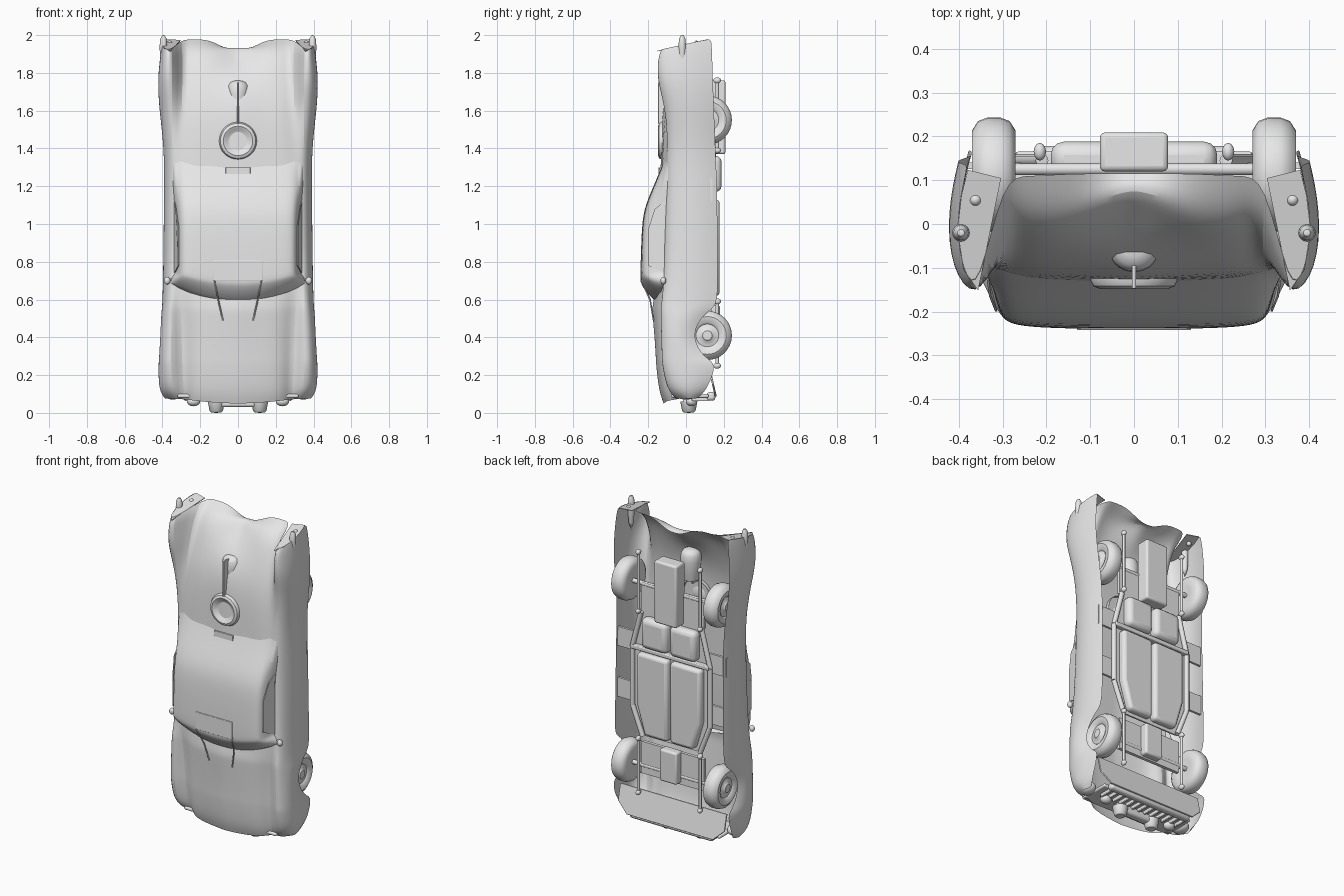
import bpy, bmesh, math
from mathutils import Vector, Matrix

if "Cube" in bpy.data.objects:
    bpy.data.objects.remove(bpy.data.objects["Cube"])

grey = bpy.data.materials.new("light_grey")
grey.diffuse_color = (0.8, 0.8, 0.8, 1)
grey.use_nodes = True
grey.node_tree.nodes["Principled BSDF"].inputs["Base Color"].default_value = grey.diffuse_color


def finish(name, bm, angle=40, bevel=0, subdiv=0):
    me = bpy.data.meshes.new(name)
    bm.to_mesh(me)
    bm.free()
    ob = bpy.data.objects.new(name, me)
    bpy.context.collection.objects.link(ob)
    me.materials.append(grey)
    if bevel:
        m = ob.modifiers.new("bevel", 'BEVEL')
        m.width, m.segments = bevel, 3
    if subdiv:
        m = ob.modifiers.new("smooth", 'SUBSURF')
        m.levels = m.render_levels = subdiv
    bpy.ops.object.select_all(action='DESELECT')
    ob.select_set(True)
    bpy.context.view_layer.objects.active = ob
    bpy.ops.object.shade_smooth_by_angle(angle=math.radians(angle))
    return ob


def loft(name, rows, subdiv=2):
    """Skin half profiles (centre outwards), mirrored in x."""
    bm = bmesh.new()
    rings = []
    for row in rows:
        full = [(-x, y, z) for x, y, z in row[:0:-1]] + row
        rings.append([bm.verts.new(p) for p in full])
    for a, b in zip(rings, rings[1:]):
        for j in range(len(a) - 1):
            bm.faces.new((a[j], a[j + 1], b[j + 1], b[j]))
    return finish(name, bm, 60, subdiv=subdiv)


def slab(name, pts, offset, bevel=0):
    """Extrude a polygon by an offset vector."""
    bm = bmesh.new()
    f = bm.faces.new([bm.verts.new(p) for p in pts])
    ext = bmesh.ops.extrude_face_region(bm, geom=[f])['geom']
    bmesh.ops.translate(bm, vec=offset, verts=[v for v in ext if isinstance(v, bmesh.types.BMVert)])
    bmesh.ops.recalc_face_normals(bm, faces=bm.faces)
    return finish(name, bm, bevel=bevel)


def box(name, x0, x1, y0, y1, z0, z1, bevel=0.0):
    return slab(name, [(x0, y0, z0), (x1, y0, z0), (x1, y0, z1), (x0, y0, z1)],
                (0, y1 - y0, 0), bevel)


def lathe(name, profile, centre, axis, steps=32):
    """Revolve (radius, along) points around an axis through centre."""
    bm = bmesh.new()
    rot = Vector((0, 0, 1)).rotation_difference(Vector(axis)).to_matrix().to_4x4()
    rings = []
    for r, h in profile:
        rings.append([bm.verts.new((r * math.cos(t), r * math.sin(t), h))
                      for t in (i * math.tau / steps for i in range(steps))])
    for a, b in zip(rings, rings[1:]):
        for i in range(steps):
            k = (i + 1) % steps
            bm.faces.new((a[i], a[k], b[k], b[i]))
    bmesh.ops.remove_doubles(bm, verts=bm.verts, dist=1e-5)
    bmesh.ops.recalc_face_normals(bm, faces=bm.faces)
    bm.transform(Matrix.Translation(centre) @ rot)
    return finish(name, bm)


def rod(name, p, q, r, steps=10):
    d = Vector(q) - Vector(p)
    return lathe(name, [(0, 0), (r, 0), (r, d.length), (0, d.length)], p, d.normalized(), steps)


def ball(name, c, size):
    bm = bmesh.new()
    bmesh.ops.create_uvsphere(bm, u_segments=20, v_segments=12, radius=1)
    bm.transform(Matrix.Translation(c) @ Matrix.Diagonal((*size, 1)))
    return finish(name, bm, 60)


# Body shell: z, centre y, mid y, valley x/y, crest x/y, outer x, sill y
stations = [
    (.075, -.12, -.11, .28, -.04, .335, -.06, .39, .06),
    (.12, -.145, -.135, .285, -.06, .345, -.12, .425, .11),
    (.265, -.16, -.15, .295, -.075, .355, -.147, .425, .168),
    (.285, -.16, -.15, .295, -.077, .355, -.147, .422, .10),
    (.41, -.168, -.157, .30, -.085, .355, -.15, .415, .02),
    (.535, -.18, -.165, .305, -.10, .355, -.15, .41, .10),
    (.56, -.18, -.165, .31, -.105, .355, -.15, .405, .168),
    (.72, -.15, -.14, .31, -.12, .355, -.115, .40, .168),
    (1.2, -.14, -.13, .31, -.11, .35, -.10, .395, .165),
    (1.4, -.13, -.125, .31, -.10, .35, -.10, .395, .155),
    (1.6, -.13, -.115, .30, -.08, .35, -.125, .42, .148),
    (1.75, -.085, -.07, .295, -.04, .345, -.175, .43, .142),
    (1.84, .04, -.025, .295, .01, .35, -.18, .418, .138),
    (1.895, .08, .025, .295, .06, .35, -.175, .41, .135),
    (1.92, .115, .115, .30, .11, .355, -.16, .405, .13)]
rows = []
for n, (z, yc, ym, xv, yv, xp, yp, xo, ys) in enumerate(stations):
    y4 = yp + .05
    pts = [(0, yc), (.05, yc * .7 + ym * .3), (.15, ym), (.24, ym * .7 + yv * .3 - .005),
           (xv, yv), (xp, yp), (xo - .015, y4), (xo, y4 + (ys - y4) * .4),
           (xo - .01, y4 + (ys - y4) * .75), (xo - .025, ys)]
    row = []
    for x, y in pts:
        tail = .22 * (y + .15) if z > 1.8 else 0                    # slanted tail edge
        notch = .06 if n == 14 and x < .06 else 0                   # centre notch
        nose = .025 * max(0, 1 - (x / .3) ** 2) if n == 0 else 0    # curved nose
        row.append((x, y, z + tail - notch - nose))
    rows.append(row)
loft("body_shell", rows)

# Closed ends of the rear wings
for s in (-1, 1):
    ring = [Vector((s * x, y, z - .006)) for x, y, z in rows[-1][4:]]
    mid = sum(ring, Vector()) / len(ring)
    slab("wing_end", [mid + (p - mid) * .95 for p in ring], (0, 0, .004))

# Cabin: z, roof y, half width; windscreen wraps around
rows = []
for z, yr, w in [(.58, -.14, .335), (.59, -.165, .335), (.635, -.21, .328), (.675, -.236, .312),
                 (.70, -.241, .308), (1.0, -.236, .308), (1.1, -.215, .31),
                 (1.2, -.172, .318), (1.3, -.13, .32), (1.4, -.095, .32)]:
    wrap = .09 * max(0, 1 - (z - .58) / .3)
    side = min(yr + .032, -.10)
    row = [(0, yr), (.12, yr), (.22, yr + .003), (w - .025, yr + .01), (w, side),
           (w + .018, max(-.13, yr + .02)), (w + .03, -.085)]
    rows.append([(x, y, z + wrap * (x / .33) ** 2) for x, y in row])
loft("cabin", rows)

# Roof panels and rear vent
box("front_roof_panel", -.13, .13, -.242, -.235, .70, .81, .003)
box("rear_vent", -.065, .065, -.145, -.137, 1.25, 1.30, .002)

# Spare wheel cover on the deck, spine and tail cone
lathe("spare_cover", [(0, .002), (.045, .005), (.062, .018), (.078, .026), (.093, .02),
                      (.1, .006), (.1, -.02)], (0, -.122, 1.44), (0, -1, 0))
lathe("tail_fairing", [(.045, 0), (.056, .06), (.06, .12), (.058, .16), (.045, .18),
                       (.025, .188), (0, .19)], (0, -.05, 1.57), (0, 0, 1))
box("deck_spine", -.005, .005, -.148, -.06, 1.53, 1.75, .003)

# Wheels
tyre = [(0, .05), (.025, .05), (.035, .04), (.06, .036), (.07, .046), (.1, .05), (.122, .036),
        (.13, .015), (.13, -.015), (.122, -.036), (.1, -.05), (.06, -.046), (0, -.04)]
for s in (-1, 1):
    for name, z in (("front_wheel", .41), ("rear_wheel", 1.55)):
        lathe(name, tyre, (s * .32, .113, z), (s, 0, 0))
    # Side windows
    slab("side_window", [(s * x, y, z) for x, y, z in
                         [(.333, -.115, .74), (.333, -.115, 1.12), (.326, -.165, 1.08),
                          (.312, -.198, .98), (.312, -.2, .78)]], (s * .005, 0, 0))
    # Suspension rods
    for z0, z1 in ((.25, .59), (1.39, 1.76)):
        rod("suspension_rod", (s * .215, .165, z0), (s * .215, .165, z1), .009)
        for z in (z0, z1):
            ball("rod_joint", (s * .215, .165, z), (.014, .02, .016))
    # Seat pans, the front pair tapering to the nose
    slab("front_seat_pan", [(s * x, .12, z) for x, z in
                            [(.008, .62), (.17, .62), (.222, .8), (.222, 1.13), (.008, 1.13)]],
         (0, .058, 0), .02)
    box("rear_seat_pan", *sorted((s * .008, s * .19)), .11, .188, 1.17, 1.36, .03)
    # Chassis rails and outriggers
    for a, b in (((.2, .6), (.27, .78)), ((.27, .78), (.27, 1.15)), ((.27, 1.15), (.21, 1.38))):
        rod("chassis_rail", (s * a[0], .145, a[1]), (s * b[0], .145, b[1]), .015)
    for z in (.8, 1.12):
        box("outrigger", *sorted((s * .26, s * .38)), .125, .14, z, z + .12)
    # Mirrors and wipers
    ball("mirror", (s * .375, -.12, .70), (.017, .015, .02))
    rod("mirror_arm", (s * .345, -.11, .71), (s * .375, -.12, .70), .005)
    rod("wiper", (s * .125, -.238, .70), (s * .105, -.19, .60), .004)
    rod("wiper", (s * .105, -.19, .60), (s * .08, -.172, .49), .004)
    # Tail bullets and lamps
    lathe("tail_bullet", [(0, 0), (.016, .05), (.02, .16), (.017, .2), (.008, .217), (0, .22)],
          (s * .395, -.02, 1.78), (0, 0, 1), 16)
    ball("tail_lamp", (s * .362, .055, 1.955), (.014, .014, .016))
    # Headlamps and bumper bullets
    ball("headlamp", (s * .345, 0, .105), (.045, .055, .035))
    lathe("bumper_bullet", [(0, 0), (.026, .002), (.036, .012), (.045, .06)],
          (s * .115, .015, 0), (0, 0, 1), 20)
    ball("fog_lamp", (s * .235, .03, .06), (.035, .03, .025))

# Floor pan, axles and gear casings
slab("floor_pan", [(x, .125, z) for x, z in
                   [(-.2, .6), (.2, .6), (.27, .78), (.27, 1.15), (.21, 1.38), (-.21, 1.38),
                    (-.27, 1.15), (-.27, .78)]], (0, .01, 0))
box("seat_crossbar", -.27, .27, .13, .165, 1.14, 1.165, .005)
box("front_axle_plate", -.22, .22, .115, .135, .36, .56)
box("rear_axle_plate", -.22, .22, .115, .135, 1.38, 1.56)
box("front_gear_casing", -.06, .06, .12, .18, .37, .57, .012)
box("rear_gear_casing", -.078, .078, .12, .209, 1.37, 1.76, .012)
rod("front_axle", (-.3, .125, .41), (.3, .125, .41), .014)
rod("rear_axle", (-.3, .125, 1.55), (.3, .125, 1.55), .014)

# Grille, teeth, bumper and lower apron
box("grille_panel", -.32, .32, -.08, .12, .08, .10, .008)
for i in range(13):
    x = -.27 + i * .045
    box("grille_tooth", x - .008, x + .008, .03, .12, .062, .09, .004)
box("bumper_bar", -.15, .15, -.015, .04, .03, .08, .015)
box("lower_bumper", -.29, .29, .11, .155, .065, .11, .015)
slab("lower_apron", [(-.30, .153, .085), (.30, .153, .085), (.37, .138, .15), (.37, .115, .25),
                     (-.37, .115, .25), (-.37, .138, .15)], (0, .01, .002), .003)
